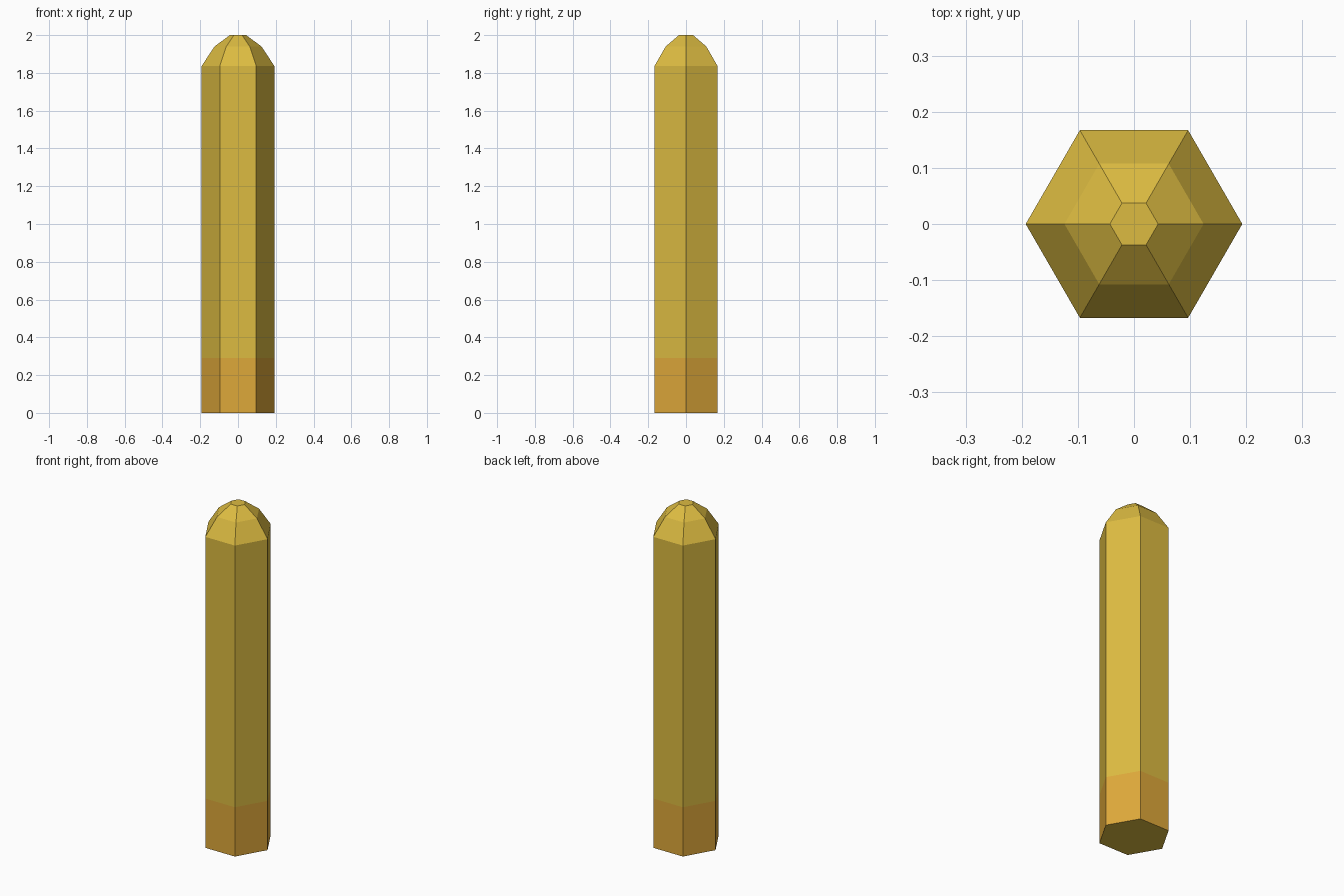
import bpy, bmesh, math

if "Cube" in bpy.data.objects:
    bpy.data.objects.remove(bpy.data.objects["Cube"])

SIDES = 6
# (radius, height) rings from the foot to the flat tip
PROFILE = [(0.193, 0.0), (0.193, 0.291), (0.193, 1.836), (0.124, 1.94), (0.043, 2.0)]
BAND_TOP = 0.291


def material(name, rgb):
    m = bpy.data.materials.new(name)
    m.diffuse_color = (*rgb, 1.0)
    m.use_nodes = True
    m.node_tree.nodes["Principled BSDF"].inputs["Base Color"].default_value = m.diffuse_color
    return m


# Hexagonal post with a faceted domed tip
bm = bmesh.new()
rings = [[bm.verts.new((r * math.cos(math.tau * i / SIDES),
                        r * math.sin(math.tau * i / SIDES), z))
          for i in range(SIDES)] for r, z in PROFILE]
for low, high in zip(rings, rings[1:]):
    for i in range(SIDES):
        j = (i + 1) % SIDES
        bm.faces.new((low[i], low[j], high[j], high[i]))
bm.faces.new(rings[0][::-1])
bm.faces.new(rings[-1])
bm.normal_update()

# Orange band on the lowest side faces, yellow elsewhere
for f in bm.faces:
    on_side = abs(f.normal.z) < 0.1
    f.material_index = 1 if on_side and f.calc_center_median().z < BAND_TOP else 0

mesh = bpy.data.meshes.new("hexagonal_post")
bm.to_mesh(mesh)
bm.free()
mesh.materials.append(material("golden yellow", (0.716, 0.497, 0.053)))
mesh.materials.append(material("amber orange", (0.73, 0.392, 0.042)))
post = bpy.data.objects.new("hexagonal_post", mesh)
bpy.context.collection.objects.link(post)
